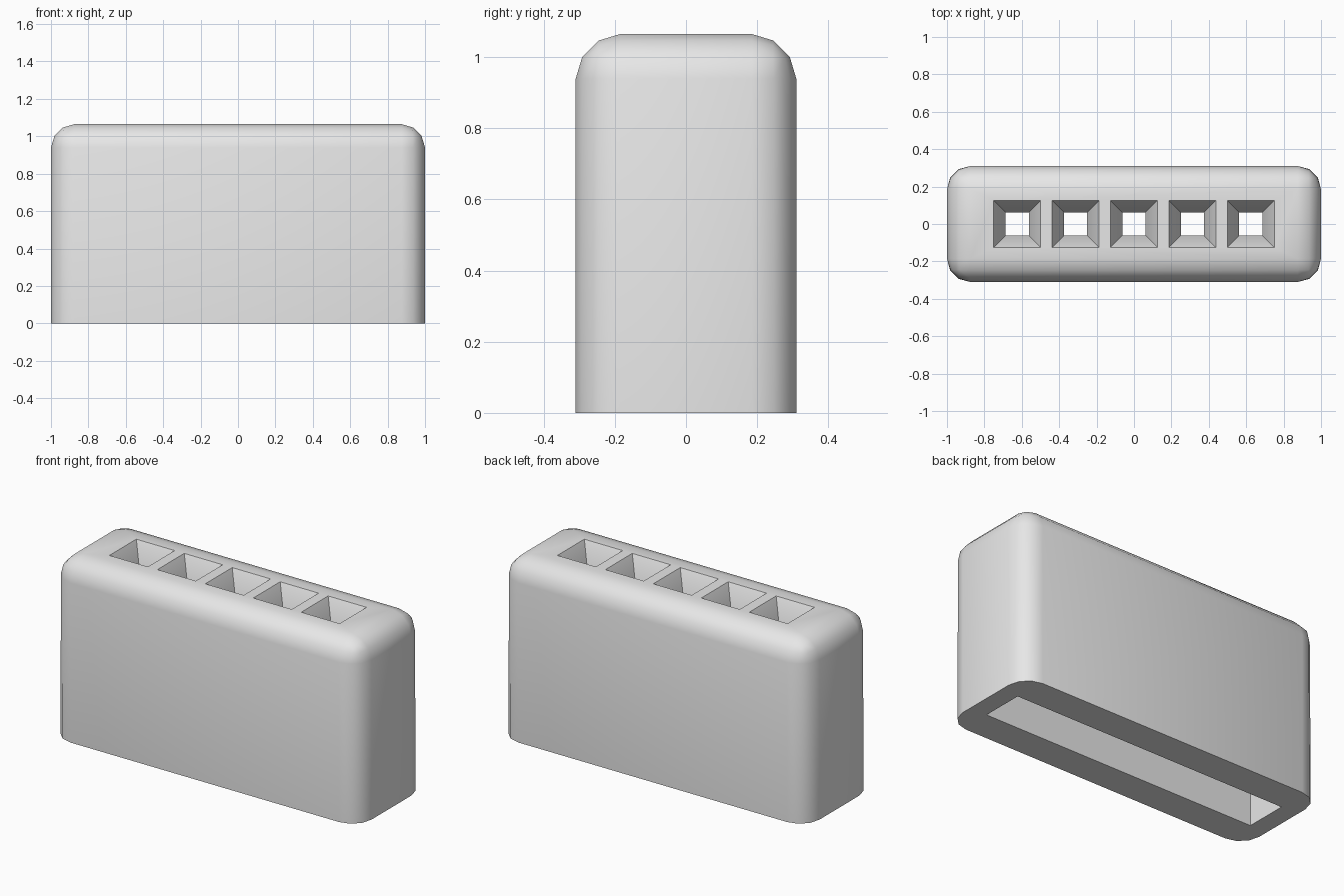
import bpy
import bmesh
import math

LENGTH, WIDTH, HEIGHT = 2.0, 0.62, 1.065
ROUND = 0.125
PITCH, PINS = 0.3125, 5

cube = bpy.data.objects.get("Cube")
if cube:
    bpy.data.objects.remove(cube, do_unlink=True)

grey = bpy.data.materials.new("light_grey")
grey.use_nodes = True
grey.diffuse_color = (0.8, 0.8, 0.8, 1)
grey.node_tree.nodes["Principled BSDF"].inputs["Base Color"].default_value = grey.diffuse_color


def add_object(name, bm):
    bmesh.ops.recalc_face_normals(bm, faces=bm.faces)
    mesh = bpy.data.meshes.new(name)
    bm.to_mesh(mesh)
    bm.free()
    mesh.materials.append(grey)
    obj = bpy.data.objects.new(name, mesh)
    bpy.context.collection.objects.link(obj)
    return obj


def loft(rings, x=0):
    """Closed solid through rectangular rings given as (half x, half y, z)."""
    bm = bmesh.new()
    loops = [[bm.verts.new((x + sx * hx, sy * hy, z))
              for sx, sy in ((-1, -1), (1, -1), (1, 1), (-1, 1))]
             for hx, hy, z in rings]
    for low, high in zip(loops, loops[1:]):
        for i in range(4):
            j = (i + 1) % 4
            bm.faces.new((low[i], low[j], high[j], high[i]))
    bm.faces.new(loops[0][::-1])
    bm.faces.new(loops[-1])
    return bm


# Housing block, rounded everywhere except around the base
bm = loft([(LENGTH / 2, WIDTH / 2, 0), (LENGTH / 2, WIDTH / 2, HEIGHT)])
edges = [e for e in bm.edges if max(v.co.z for v in e.verts) > 0.1]
bmesh.ops.bevel(bm, geom=edges, offset=ROUND, segments=3, profile=0.5, affect='EDGES')
housing = add_object("connector_housing", bm)

# Cutters: long slot in the base, then tapered sockets opening into it
cutters = [add_object("slot_cutter", loft([(0.89, 0.125, -0.1), (0.89, 0.125, 0.8)]))]
for i in range(PINS):
    x = (i - (PINS - 1) / 2) * PITCH
    socket = [(0.0625, 0.0625, 0.7), (0.0625, 0.0625, HEIGHT - 0.125),
              (0.175, 0.175, HEIGHT + 0.1)]
    cutters.append(add_object("socket_cutter", loft(socket, x)))

bpy.ops.object.select_all(action='DESELECT')
bpy.context.view_layer.objects.active = housing
housing.select_set(True)
for cutter in cutters:
    cutter.hide_render = True
    cut = housing.modifiers.new("cut", 'BOOLEAN')
    cut.operation = 'DIFFERENCE'
    cut.solver = 'EXACT'
    cut.object = cutter
    bpy.ops.object.modifier_apply(modifier=cut.name)
    bpy.data.objects.remove(cutter, do_unlink=True)

bpy.ops.object.shade_smooth_by_angle(angle=math.radians(35))
